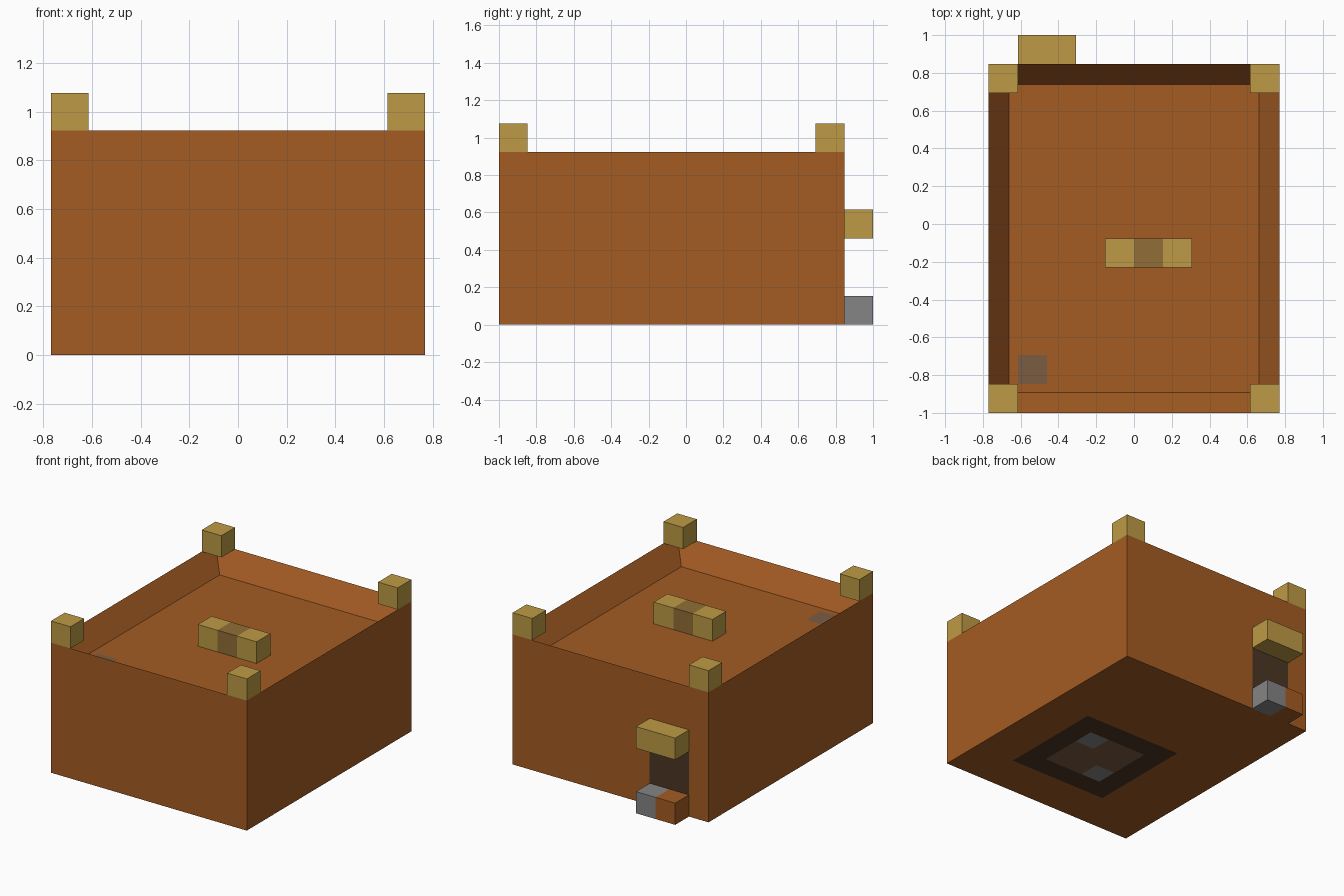
import bpy, bmesh
from mathutils import Matrix, Vector

cube = bpy.data.objects.get("Cube")
if cube:
    bpy.data.objects.remove(cube, do_unlink=True)

# Everything is laid out in whole cells, then scaled: 10 x 13 x 7 cells
CELL = 2 / 13
TO_WORLD = Matrix.Scale(CELL, 4) @ Matrix.Translation((-5, -6.5, 0))


def material(name, rgb):
    lin = [((c / 255 + 0.055) / 1.055) ** 2.4 for c in rgb] + [1]
    mat = bpy.data.materials.new(name)
    mat.use_nodes = True
    mat.diffuse_color = lin
    mat.node_tree.nodes["Principled BSDF"].inputs["Base Color"].default_value = lin
    return mat


BROWN = material("warm_brown", (164, 92, 35))
GOLD = material("straw_gold", (189, 154, 69))
GREY = material("stone_grey", (134, 133, 133))
BRONZE = material("dull_bronze", (145, 109, 55))
TAUPE = material("taupe", (122, 92, 66))
DARK = material("dark_brown", (77, 54, 36))


def box_bmesh(low, high):
    low, high = Vector(low), Vector(high)
    bm = bmesh.new()
    bmesh.ops.create_cube(bm, size=1)
    for v in bm.verts:
        v.co = low + Vector((a * (b + 0.5) for a, b in zip(high - low, v.co)))
    return bm


def finish(bm, name, mats):
    bm.transform(TO_WORLD)
    mesh = bpy.data.meshes.new(name)
    bm.to_mesh(mesh)
    bm.free()
    for mat in mats:
        mesh.materials.append(mat)
    obj = bpy.data.objects.new(name, mesh)
    bpy.context.collection.objects.link(obj)
    return obj


def block(name, low, high, mat):
    return finish(box_bmesh(low, high), name, [mat])


def paint(bm, axis, level, low, high, index):
    """Cut a rectangle into the flat faces at one level and colour it."""
    others = [i for i in range(3) if i != axis]

    def on_level():
        return [f for f in bm.faces
                if all(abs(v.co[axis] - level) < 0.001 for v in f.verts)]

    for i, a, b in zip(others, low, high):
        for cut in (a, b):
            faces = on_level()
            geom = faces + list({e for f in faces for e in f.edges})
            geom += list({v for f in faces for v in f.verts})
            normal = Vector([float(k == i) for k in range(3)])
            bmesh.ops.bisect_plane(bm, geom=geom, dist=0.0001,
                                   plane_co=normal * cut, plane_no=normal)
    for f in on_level():
        c = f.calc_center_median()
        if all(a < c[i] < b for i, a, b in zip(others, low, high)):
            f.material_index = index


# Main body with a raised rim around a sunken roof
body = box_bmesh((0, 0, 0), (10, 12, 6))
body.normal_update()
top = [f for f in body.faces if f.normal.z > 0.9]
bmesh.ops.inset_region(body, faces=top, thickness=1)
bmesh.ops.translate(body, verts=top[0].verts, vec=(0, 0, -1))

# Doorway, roof patch, and the square pattern underneath
paint(body, 1, 12, (1, 1), (3, 3), 1)
paint(body, 2, 5, (1, 1), (2, 2), 2)
paint(body, 2, 0, (3, 2), (8, 7), 1)
paint(body, 2, 0, (4, 3), (7, 6), 2)
for x, y in ((6, 5), (4, 3)):
    paint(body, 2, 0, (x, y), (x + 1, y + 1), 3)
finish(body, "body", [BROWN, DARK, TAUPE, GREY])

# Corner posts
for x, side in ((0, "right"), (9, "left")):
    for y, end in ((0, "front"), (11, "back")):
        block(f"corner_post_{end}_{side}", (x, y, 6), (x + 1, y + 1, 7), GOLD)

# Roof bar with a darker centre
roof_bar = box_bmesh((4, 5, 5), (7, 6, 6))
for level in (5, 6):
    bmesh.ops.bisect_plane(roof_bar, geom=roof_bar.verts[:] + roof_bar.edges[:] + roof_bar.faces[:],
                           plane_co=(level, 0, 0), plane_no=(1, 0, 0))
for f in roof_bar.faces:
    f.material_index = int(5 < f.calc_center_median().x < 6)
finish(roof_bar, "roof_bar", [GOLD, BRONZE])

# Canopy and step at the back door
block("door_canopy", (1, 12, 3), (3, 13, 4), GOLD)
block("door_step_stone", (2, 12, 0), (3, 13, 1), GREY)
block("door_step_brown", (1, 12, 0), (2, 13, 1), BROWN)
